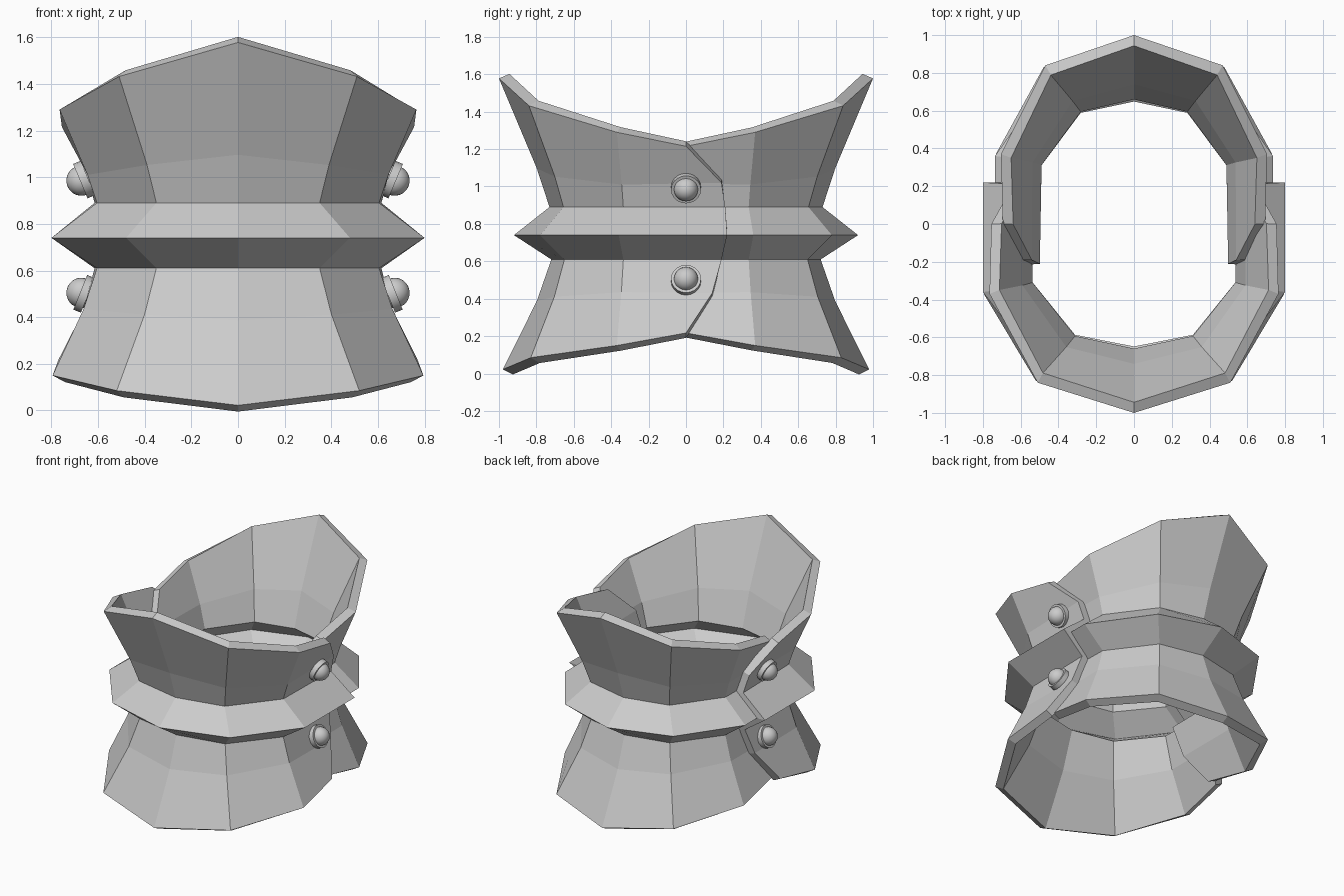
import bpy, bmesh
from mathutils import Vector

if "Cube" in bpy.data.objects:
    bpy.data.objects.remove(bpy.data.objects["Cube"])

# Columns of the collar plate (front-right quarter): top rim, upper waist, ridge, lower waist, base rim
COLUMNS = [
    [(0, -1.0, 1.578), (0, -.73, .89), (0, -.92, .74), (0, -.72, .61), (0, -.98, .022)],
    [(.51, -.84, 1.432), (.35, -.655, .89), (.48, -.78, .74), (.35, -.65, .61), (.52, -.83, .085)],
    [(.765, -.37, 1.29), (.605, -.335, .89), (.8, -.36, .74), (.605, -.335, .61), (.795, -.37, .15)],
    [(.755, 0, 1.215), (.615, .21, .89), (.8, .22, .74), (.615, .19, .61), (.77, 0, .217)],
]


def blend(waist, rim, t_xy, t_z):
    a, b = Vector(waist), Vector(rim)
    p = a.lerp(b, t_xy)
    p.z = a.z + (b.z - a.z) * t_z
    return p


def column_points(i):
    rim, w1, ridge, w2, base = COLUMNS[i]
    m1, m2 = blend(w1, rim, .25, .3), blend(w2, base, .3, .38)
    if i == 3:  # overlapping flap keeps its width until the rivet height
        m1.y, m2.y = .19, .14
        m1.z, m2.z = 1.02, .43
    return [Vector(p) for p in (rim, m1, w1, ridge, w2, m2, base)]


def plate(name, sx, sy):
    cols = [column_points(i) for i in range(4)]
    left = [[Vector((-p.x, p.y, p.z)) for p in c] for c in cols[:0:-1]]
    bm = bmesh.new()
    grid = [[bm.verts.new((p.x * sx, p.y * sy, p.z)) for p in c] for c in left + cols]
    for a, b in zip(grid, grid[1:]):
        for r in range(len(a) - 1):
            f = [a[r], a[r + 1], b[r + 1], b[r]]
            bm.faces.new(f if sy > 0 else f[::-1])
    mesh = bpy.data.meshes.new(name)
    bm.to_mesh(mesh)
    bm.free()
    ob = bpy.data.objects.new(name, mesh)
    bpy.context.collection.objects.link(ob)
    mod = ob.modifiers.new("thickness", 'SOLIDIFY')
    mod.thickness = .06
    mod.offset = -1
    mod.use_even_offset = True
    return ob


# Front plate overlaps the narrower back plate at the sides
plate("front_collar_plate", 1, 1)
plate("back_collar_plate", .92, -1)


# Rivets: washer and round head, aligned with the sloping plate
def rivet(name, side, z, tilt):
    normal = Vector((side, 0, tilt)).normalized()
    pos = Vector((side * .66, 0, z))
    rot = normal.to_track_quat('Z', 'Y').to_euler()
    bpy.ops.mesh.primitive_cylinder_add(vertices=20, radius=.08, depth=.035, location=pos, rotation=rot)
    bpy.context.object.name = name + "_washer"
    bpy.ops.object.shade_smooth_by_angle()
    bpy.ops.mesh.primitive_uv_sphere_add(segments=20, ring_count=12, radius=.065,
                                         location=pos + normal * .012, rotation=rot)
    bpy.context.object.name = name + "_head"
    bpy.ops.object.shade_smooth()


for side, label in ((1, "right"), (-1, "left")):
    rivet("upper_rivet_" + label, side, .99, -.42)
    rivet("lower_rivet_" + label, side, .5, .4)
